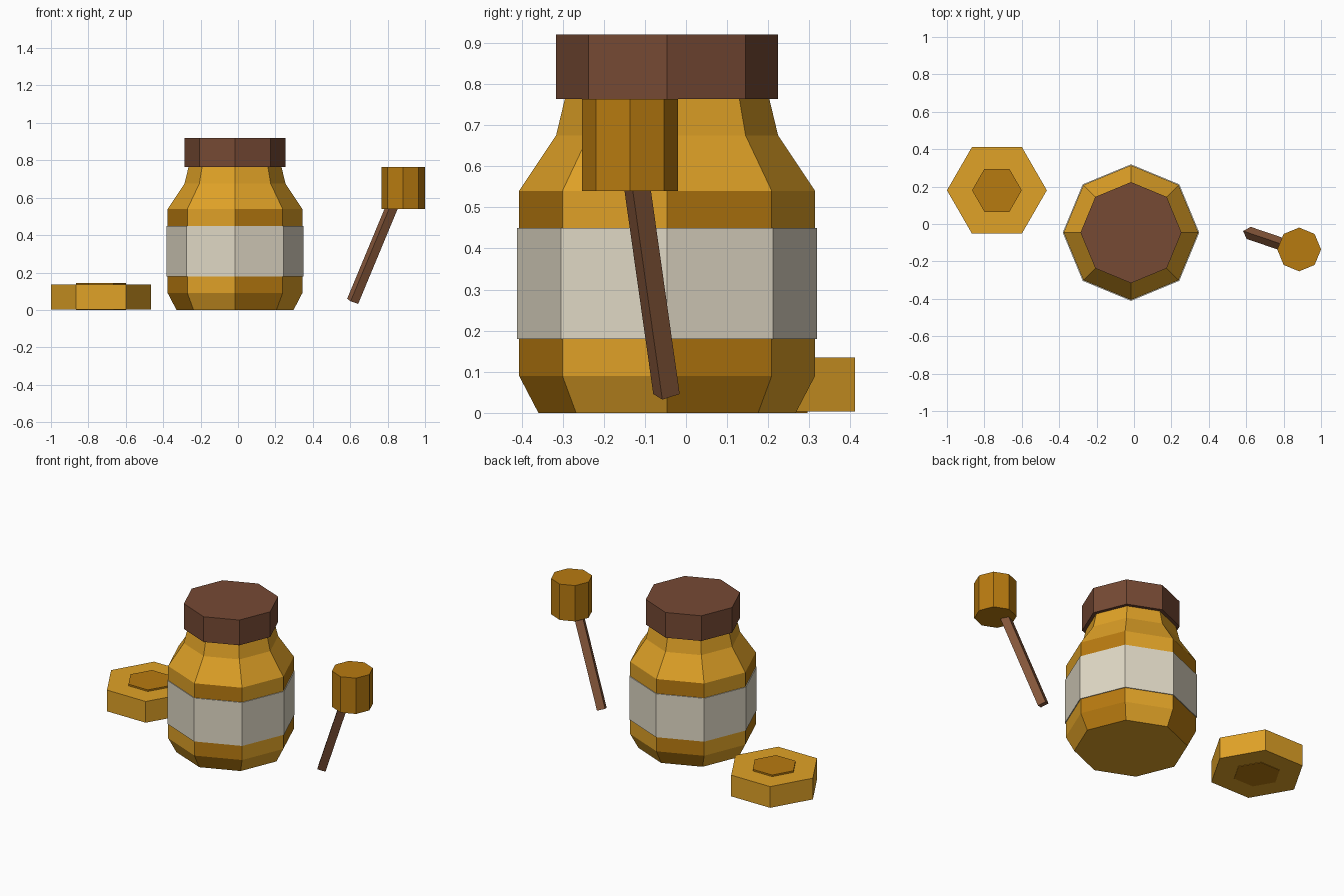
import bpy, bmesh, math
from mathutils import Vector, Matrix

cube = bpy.data.objects.get("Cube")
if cube:
    bpy.data.objects.remove(cube, do_unlink=True)


def material(name, rgb):
    m = bpy.data.materials.new(name)
    m.use_nodes = True
    m.diffuse_color = (*rgb, 1)
    m.node_tree.nodes["Principled BSDF"].inputs["Base Color"].default_value = (*rgb, 1)
    return m


honey = material("honey", (0.745, 0.36, 0.02))
dark_honey = material("dark honey", (0.478, 0.196, 0.005))
lid_brown = material("lid brown", (0.18, 0.067, 0.034))
wood = material("wood", (0.25, 0.10, 0.045))
cream = material("cream paper", (0.745, 0.69, 0.56))


def lathe(name, profile, sides, centre, *mats):
    """Flat-sided solid from (radius, height) rings, with a corner on +x."""
    bm = bmesh.new()
    rings = []
    for r, z in profile:
        angles = [math.tau * i / sides for i in range(sides)]
        rings.append([bm.verts.new((r * math.cos(a), r * math.sin(a), z)) for a in angles])
    for low, high in zip(rings, rings[1:]):
        for i in range(sides):
            j = (i + 1) % sides
            bm.faces.new((low[i], low[j], high[j], high[i]))
    bm.faces.new(rings[0][::-1])
    bm.faces.new(rings[-1])
    mesh = bpy.data.meshes.new(name)
    bm.to_mesh(mesh)
    bm.free()
    for m in mats:
        mesh.materials.append(m)
    obj = bpy.data.objects.new(name, mesh)
    obj.location = centre
    bpy.context.collection.objects.link(obj)
    return obj


# Jar: every other facet of the straight wall and foot is darker
jar_centre = (-0.016, -0.046, 0)
jar = lathe("jar_body",
            [(0.313, 0), (0.36, 0.09), (0.36, 0.54), (0.27, 0.675), (0.246, 0.775)],
            8, jar_centre, honey, dark_honey)
for face in jar.data.polygons:
    c = face.center
    if len(face.vertices) == 4 and c.z < 0.5:
        facet = int((math.atan2(c.y, c.x) % math.tau) / (math.tau / 8))
        face.material_index = 1 - facet % 2

lathe("jar_label", [(0.365, 0.18), (0.365, 0.45)], 8, jar_centre, cream)
lathe("jar_lid", [(0.27, 0.763), (0.27, 0.92)], 8, jar_centre, lid_brown)

# Honeycomb piece
comb_centre = (-0.733, 0.18, 0)
lathe("comb_block", [(0.267, 0.003), (0.267, 0.135)], 6, comb_centre, honey)
lathe("comb_cell", [(0.133, 0), (0.133, 0.145)], 6, comb_centre, dark_honey)

# Dipper: upright head on a leaning square stick
lathe("dipper_head", [(0.117, 0.54), (0.117, 0.763)], 8, (0.883, -0.136, 0), dark_honey)
start = Vector((0.613, -0.0475, 0.046))
end = Vector((0.864, -0.133, 0.65))
lean = end - start
stick = lathe("dipper_handle", [(0.034, 0), (0.034, lean.length)], 4, start, wood)
tilt = math.atan2(lean.xy.length, lean.z)
stick.rotation_euler = (0, tilt, math.atan2(lean.y, lean.x))
